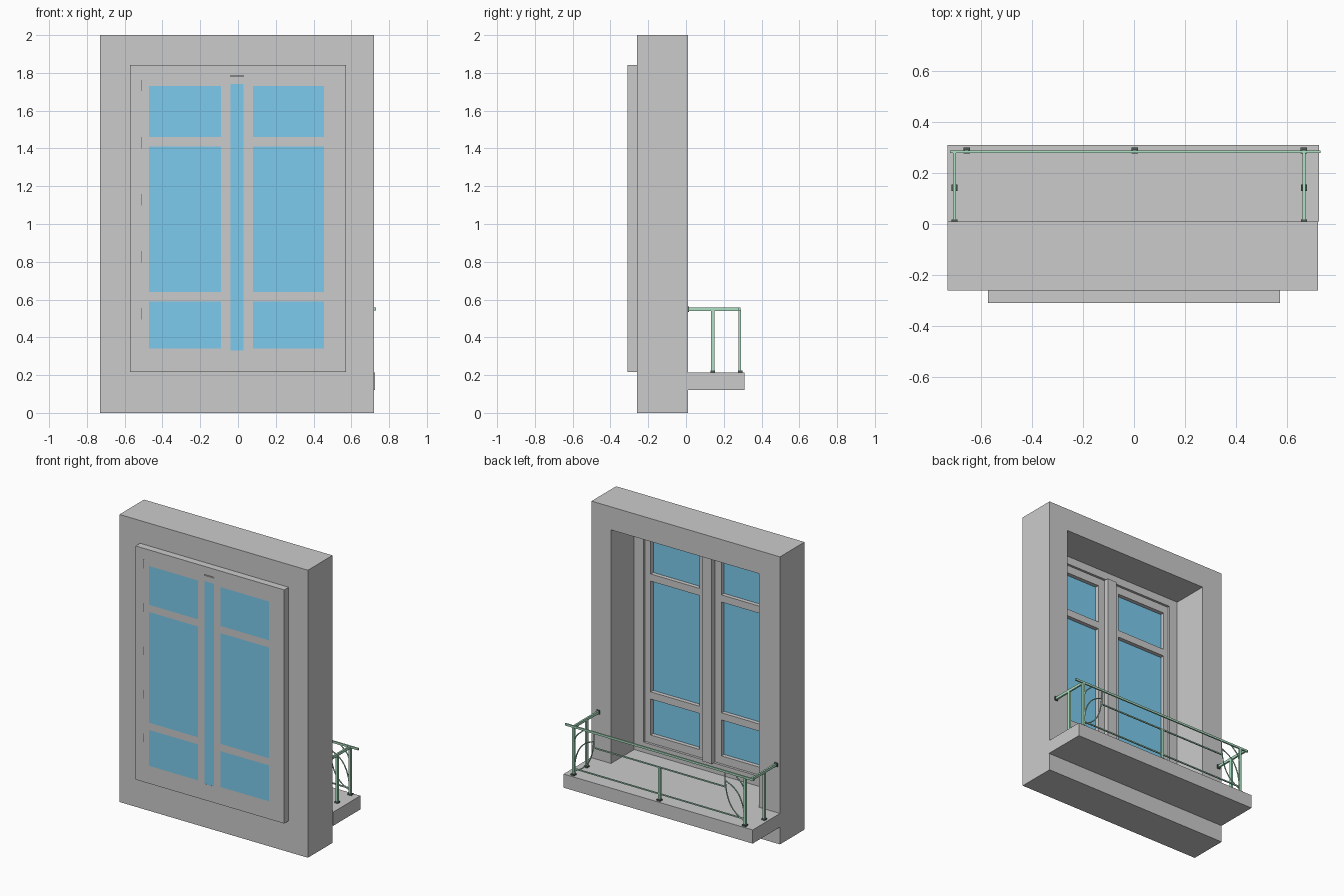
import bpy, bmesh, math
from mathutils import Vector

if "Cube" in bpy.data.objects:
    bpy.data.objects.remove(bpy.data.objects["Cube"])


def material(name, color):
    m = bpy.data.materials.new(name)
    m.diffuse_color = color
    m.use_nodes = True
    m.node_tree.nodes["Principled BSDF"].inputs["Base Color"].default_value = m.diffuse_color
    return m


BLUE = material("blue_glass", (0.2, 0.6, 0.86, 1))
GREEN = material("green_paint", (0.42, 0.75, 0.55, 1))
DARK = material("dark_metal", (0.08, 0.12, 0.1, 1))


def finish(name, bm, mat=None):
    bmesh.ops.recalc_face_normals(bm, faces=bm.faces[:])
    me = bpy.data.meshes.new(name)
    bm.to_mesh(me)
    bm.free()
    ob = bpy.data.objects.new(name, me)
    bpy.context.collection.objects.link(ob)
    if mat:
        me.materials.append(mat)
    return ob


def box(name, x, y, z, mat=None):
    """Box from (min, max) ranges."""
    bm = bmesh.new()
    bmesh.ops.create_cube(bm, size=1)
    for v in bm.verts:
        v.co = Vector([r[0] if c < 0 else r[1] for c, r in zip(v.co, (x, y, z))])
    return finish(name, bm, mat)


def panel(name, xs, zs, holes, y0, y1):
    """Grid of cells in the xz plane, some left open, extruded along y."""
    bm = bmesh.new()
    grid = [[bm.verts.new((x, y0, z)) for z in zs] for x in xs]
    for i in range(len(xs) - 1):
        for j in range(len(zs) - 1):
            if (i, j) not in holes:
                bm.faces.new((grid[i][j], grid[i + 1][j], grid[i + 1][j + 1], grid[i][j + 1]))
    r = bmesh.ops.extrude_face_region(bm, geom=bm.faces[:], use_keep_orig=True)
    moved = [g for g in r["geom"] if isinstance(g, bmesh.types.BMVert)]
    bmesh.ops.translate(bm, verts=moved, vec=(0, y1 - y0, 0))
    return finish(name, bm)


def scroll(name, pts, radius=0.004):
    """Thin curved bar through a few points."""
    cu = bpy.data.curves.new(name, "CURVE")
    cu.dimensions = "3D"
    cu.bevel_depth = radius
    cu.bevel_resolution = 1
    cu.resolution_u = 6
    sp = cu.splines.new("BEZIER")
    sp.bezier_points.add(len(pts) - 1)
    for p, co in zip(sp.bezier_points, pts):
        p.co = co
        p.handle_left_type = p.handle_right_type = "AUTO"
    ob = bpy.data.objects.new(name, cu)
    bpy.context.collection.objects.link(ob)
    cu.materials.append(GREEN)
    return ob


# Wall with window opening, and balcony slab
panel("wall", [-0.73, -0.57, 0.57, 0.72], [0, 0.215, 1.84, 2], {(1, 1)}, -0.26, 0.01)
box("balcony_slab", (-0.73, 0.725), (0.01, 0.31), (0.12, 0.215))

# Window frame, standing proud of the wall front
panel("window_frame", [-0.572, -0.505, 0.5, 0.572], [0.217, 0.285, 1.785, 1.842], {(1, 1)}, -0.309, -0.26)
panel("frame_lining", [-0.57, -0.505, 0.5, 0.57], [0.215, 0.285, 1.785, 1.84], {(1, 1)}, -0.26, -0.245)

# Two sashes with three panes each
rows = [(0.34, 0.59), (0.64, 1.41), (1.46, 1.73)]
zs = [0.285] + [z for r in rows for z in r] + [1.785]
for side, xs in (("left", [-0.505, -0.47, -0.09, -0.04]), ("right", [0.03, 0.08, 0.455, 0.5])):
    panel(side + "_sash", xs, zs, {(1, 1), (1, 3), (1, 5)}, -0.309, -0.262)
    for i, row in enumerate(rows):
        box(f"{side}_pane_{i}", (xs[1], xs[2]), (-0.309, -0.29), row, BLUE)

# Central post: blue strip in front, end caps, grey mullion behind
box("blue_strip", (-0.04, 0.03), (-0.309, -0.29), (0.33, 1.74), BLUE)
box("mullion", (-0.04, 0.03), (-0.29, -0.225), (0.285, 1.785))
for part, z in (("top", (1.74, 1.78)), ("bottom", (0.285, 0.33))):
    box(part + "_cap", (-0.043, 0.033), (-0.31, -0.285), z)

# Hinge slips on the frame
for i in range(5):
    z = 0.525 + 0.302 * i
    box(f"hinge_{i}", (-0.512, -0.508), (-0.31, -0.3), (z - 0.03, z + 0.03), DARK)

# Front railing
Y = 0.284
Z = 0.215
box("handrail", (-0.72, 0.73), (Y - 0.006, Y + 0.004), (0.543, 0.557), GREEN)
box("middle_rail", (-0.5, 0.5), (Y - 0.004, Y + 0.004), (0.441, 0.449), GREEN)
box("bottom_rail", (-0.655, 0.665), (Y - 0.004, Y + 0.004), (0.256, 0.264), GREEN)
for name, x, top in (("left", -0.655, 0.545), ("centre", 0.003, 0.445), ("right", 0.665, 0.545)):
    box(name + "_front_post", (x - 0.008, x + 0.008), (Y - 0.007, Y + 0.007), (Z, top), GREEN)
    box(name + "_front_foot", (x - 0.013, x + 0.013), (Y - 0.009, Y + 0.015), (Z, Z + 0.01), DARK)

# Curved ornament at both ends of the front railing
for name, x, s in (("left", -0.655, 1), ("right", 0.665, -1)):
    def p(u, z):
        return (x + s * u, Y, z)
    scroll(name + "_outer_scroll", [p(0, 0.24), p(0.03, 0.38), p(0.08, 0.45), p(0.155, 0.49)])
    scroll(name + "_inner_scroll", [p(0, 0.24), p(0.09, 0.3), p(0.135, 0.38), p(0.155, 0.49)])
    scroll(name + "_upper_scroll", [p(0, 0.42), p(0.02, 0.49), p(0.07, 0.54)])
    scroll(name + "_hanger", [p(0.155, 0.44), p(0.155, 0.545)])

# Side railings back to the wall
for name, x in (("left", -0.702), ("right", 0.665)):
    box(name + "_side_rail", (x - 0.006, x + 0.006), (0.01, Y), (0.54, 0.558), GREEN)
    box(name + "_wall_plate", (x - 0.012, x + 0.012), (0.01, 0.017), (0.535, 0.562), DARK)
    box(name + "_side_post", (x - 0.007, x + 0.007), (0.132, 0.152), (Z, 0.545), GREEN)
    box(name + "_side_foot", (x - 0.012, x + 0.012), (0.13, 0.154), (Z, Z + 0.01), DARK)
